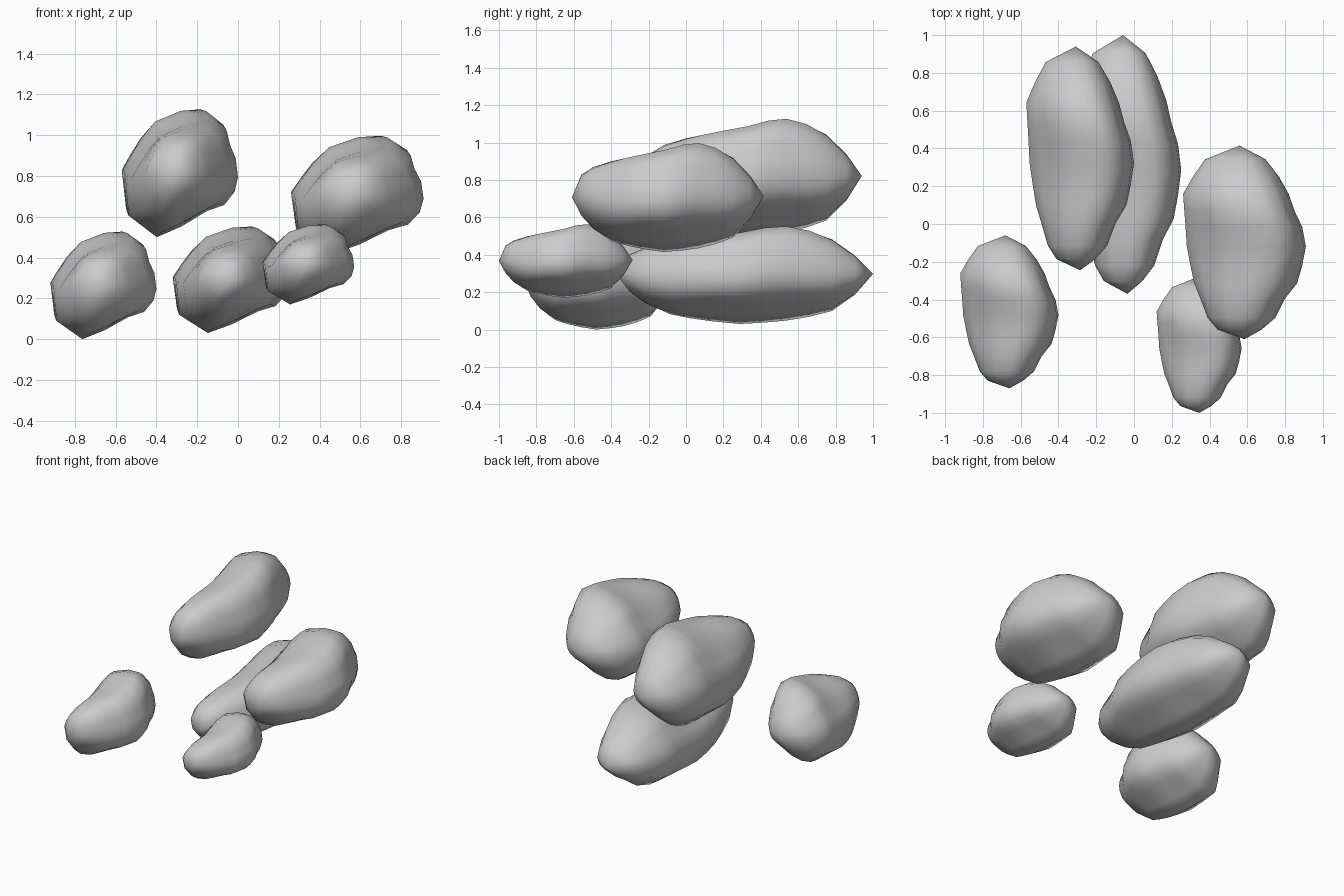
import bpy, bmesh
from math import atan2, cos, sin

if "Cube" in bpy.data.objects:
    bpy.data.objects.remove(bpy.data.objects["Cube"])

# Cross-section of the boulder seen from the front, in a unit box (u, w)
SECTION = [(.28, 0), (.03, .18), (0, .51), (.1, .64), (.2, .77), (.31, .89), (.55, .98),
           (.745, 1), (.9, .89), (.93, .77), (.98, .66), (1, .5), (.97, .38), (.88, .27),
           (.73, .22), (.5, .09)]

# Stations from front to back: v, left, right, bottom, top, lumpiness
STATIONS = [(.05, .28, .64, .32, .71, .3), (.11, .2, .75, .2, .78, .4),
            (.21, .14, .83, .085, .84, .6), (.29, .09, .93, .05, .87, .8),
            (.38, .06, .97, .025, .895, 1), (.48, .03, 1, 0, .93, 1),
            (.58, .02, .97, .015, .98, 1), (.66, .01, .91, .03, 1, .9),
            (.75, 0, .86, .065, .96, .8), (.84, .08, .78, .12, .87, .6),
            (.93, .18, .67, .29, .7, .4)]
FRONT_TIP, BACK_TIP = (.5, 0, .5), (.46, 1, .51)


def section_point(u, w, lump):
    a = atan2(w - .5, u - .5)
    return (lump * u + (1 - lump) * (.5 + .5 * cos(a)),
            lump * w + (1 - lump) * (.5 + .5 * sin(a)))


def boulder(name, lo, hi):
    """Loft the shared boulder shape into the box lo..hi."""
    def place(p):
        return [a + (b - a) * t for a, b, t in zip(lo, hi, p)]

    bm = bmesh.new()
    rings = []
    for v, left, right, bottom, top, lump in STATIONS:
        ring = []
        for u, w in SECTION:
            u, w = section_point(u, w, lump)
            ring.append(bm.verts.new(place((left + (right - left) * u, v,
                                            bottom + (top - bottom) * w))))
        rings.append(ring)
    front, back = bm.verts.new(place(FRONT_TIP)), bm.verts.new(place(BACK_TIP))
    n = len(SECTION)
    for i in range(n):
        j = (i + 1) % n
        bm.faces.new((front, rings[0][i], rings[0][j]))
        bm.faces.new((back, rings[-1][j], rings[-1][i]))
        for a, b in zip(rings, rings[1:]):
            bm.faces.new((a[i], b[i], b[j], a[j]))
    bmesh.ops.recalc_face_normals(bm, faces=bm.faces)
    for f in bm.faces:
        f.smooth = True
    mesh = bpy.data.meshes.new(name)
    bm.to_mesh(mesh)
    bm.free()
    bpy.context.collection.objects.link(bpy.data.objects.new(name, mesh))


# The same boulder stretched into five boxes
boulder("left_boulder", (-.92, -.87, 0), (-.40, -.06, .53))
boulder("lower_middle_boulder", (-.32, -.37, .03), (.25, 1.0, .555))
boulder("upper_boulder", (-.57, -.245, .50), (0, .94, 1.13))
boulder("right_boulder", (.26, -.61, .415), (.91, .415, 1.0))
boulder("small_front_boulder", (.12, -1.0, .17), (.57, -.285, .565))
